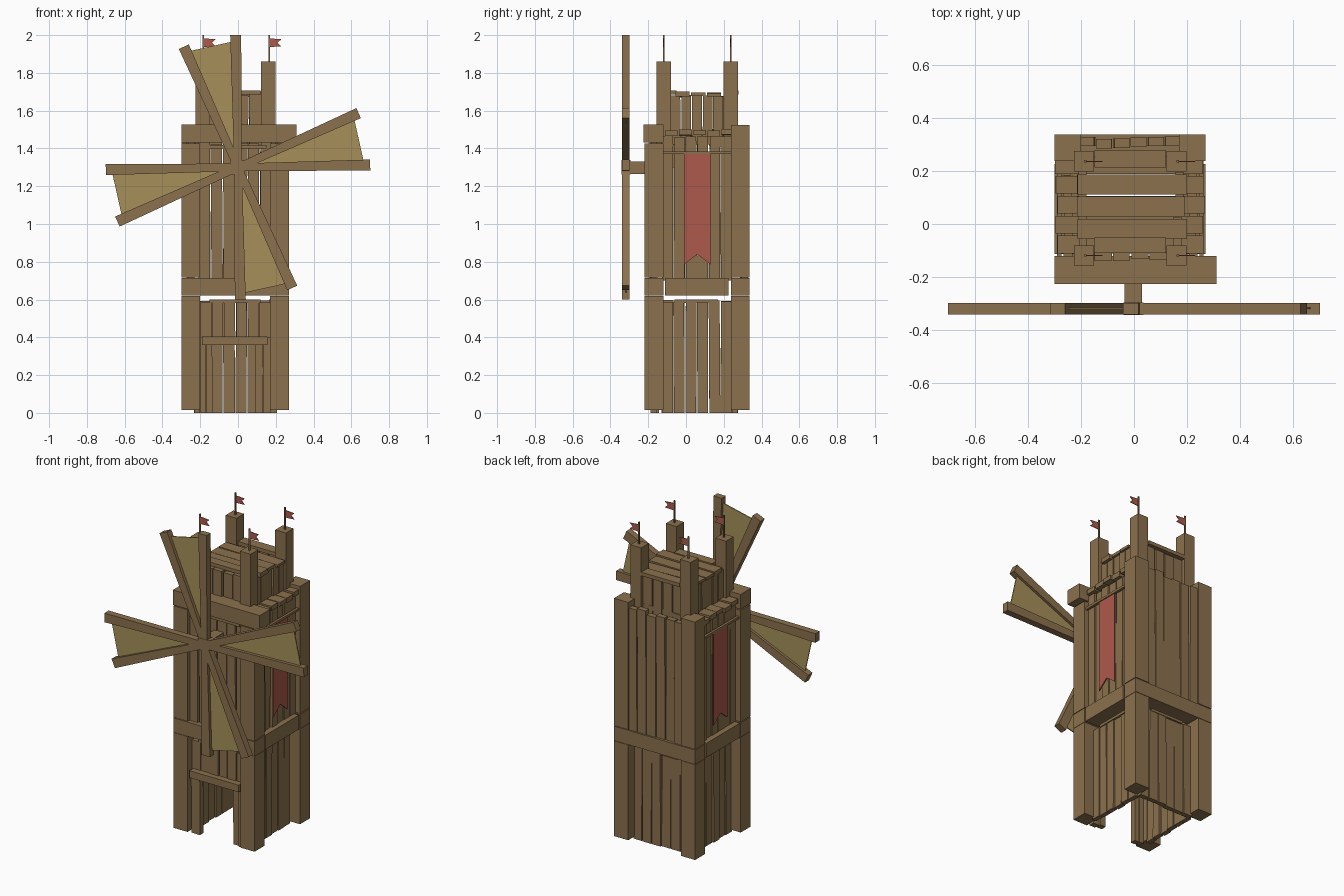
import bpy, bmesh, random
from math import radians, cos, sin
from mathutils import Vector, Matrix

if "Cube" in bpy.data.objects:
    bpy.data.objects.remove(bpy.data.objects["Cube"])

random.seed(4)

def material(name, rgb):
    m = bpy.data.materials.new(name)
    m.diffuse_color = (*rgb, 1)
    m.use_nodes = True
    m.node_tree.nodes["Principled BSDF"].inputs["Base Color"].default_value = m.diffuse_color
    return m

WOOD = material("wood", (0.26, 0.165, 0.075))
CLOTH = material("sail_cloth", (0.38, 0.28, 0.10))
RED = material("red_cloth", (0.42, 0.10, 0.07))
CX, CY = -0.015, 0.058          # tower axis

def finish(name, bm, mat):
    bmesh.ops.recalc_face_normals(bm, faces=bm.faces)
    me = bpy.data.meshes.new(name)
    bm.to_mesh(me)
    bm.free()
    me.materials.append(mat)
    ob = bpy.data.objects.new(name, me)
    bpy.context.collection.objects.link(ob)
    return ob

def add_box(bm, x, y, z, spin=None):
    size = Vector((x[1] - x[0], y[1] - y[0], z[1] - z[0]))
    mid = Vector((x[0] + x[1], y[0] + y[1], z[0] + z[1])) / 2
    mat = Matrix.Translation(mid) @ (spin or Matrix()) @ Matrix.Diagonal((*size, 1))
    bmesh.ops.create_cube(bm, size=1, matrix=mat)

def box(name, x, y, z, mat=WOOD):
    bm = bmesh.new()
    add_box(bm, x, y, z)
    return finish(name, bm, mat)

def plate(name, pts, thick, mat):
    """Flat outline (list of 3D points) extruded by the vector thick."""
    bm = bmesh.new()
    f = bm.faces.new([bm.verts.new(p) for p in pts])
    ext = bmesh.ops.extrude_face_region(bm, geom=[f])
    bmesh.ops.translate(bm, vec=thick, verts=[v for v in ext["geom"] if isinstance(v, bmesh.types.BMVert)])
    return finish(name, bm, mat)

def wall(name, along, span, depth, z, n, top_jit=0.015):
    """Row of slightly uneven upright planks."""
    bm = bmesh.new()
    step = (span[1] - span[0]) / n
    for i in range(n):
        a = (span[0] + i * step + random.uniform(0.001, 0.004),
             span[0] + (i + 1) * step - random.uniform(0.001, 0.004))
        d = random.uniform(-0.006, 0.006)
        dd = (depth[0] + d, depth[1] + d)
        zz = (z[0], z[1] - random.uniform(0, top_jit))
        spin = Matrix.Rotation(radians(random.uniform(-0.4, 0.4)), 4, 'Y' if along == 'x' else 'X')
        add_box(bm, *((a, dd) if along == 'x' else (dd, a)), zz, spin)
    return finish(name, bm, WOOD)

def deck(name, x, y, z, n):
    """Row of uneven flat planks running along x."""
    bm = bmesh.new()
    step = (y[1] - y[0]) / n
    for i in range(n):
        r = random.uniform
        add_box(bm, (x[0] + r(0, 0.015), x[1] - r(0, 0.015)),
                (y[0] + i * step + 0.004, y[0] + (i + 1) * step - 0.004),
                (z[0] + r(-0.004, 0.004), z[1] + r(-0.004, 0.004)),
                Matrix.Rotation(radians(r(-1, 1)), 4, 'Y'))
    return finish(name, bm, WOOD)

# Corner posts, lower and upper storeys
XS = {"left": (-0.30, -0.20), "right": (0.17, 0.27)}
YS = {"front": (-0.22, -0.12), "back": (0.237, 0.337)}
for sx, x in XS.items():
    for sy, y in YS.items():
        box(f"lower_post_{sy}_{sx}", x, y, (0.015, 0.62))
        box(f"upper_post_{sy}_{sx}", x, y, (0.717, 1.425 if sy == "front" else 1.525))

# Belt between the storeys and the front top beam
for sy, y in YS.items():
    box(f"belt_{sy}", (-0.30, 0.27), y, (0.622, 0.713))
for sx, x in XS.items():
    box(f"belt_{sx}", x, (-0.112, 0.225), (0.622, 0.713))
box("top_beam_front", (-0.30, 0.31), (-0.225, -0.12), (1.432, 1.527))

# Lower walls with an open doorway
side, cross = (-0.13, 0.245), (-0.21, 0.18)
wall("lower_wall_left", 'y', side, (-0.23, -0.20), (0, 0.60), 6)
wall("lower_wall_right", 'y', side, (0.17, 0.20), (0, 0.60), 6)
wall("lower_wall_back", 'x', cross, (0.24, 0.27), (0, 0.60), 6)
wall("door_jamb_left", 'x', (-0.20, -0.135), (-0.185, -0.15), (0, 0.40), 2, 0)
wall("door_jamb_right", 'x', (0.09, 0.175), (-0.185, -0.15), (0, 0.40), 2, 0)
wall("wall_above_door", 'x', (-0.20, 0.175), (-0.175, -0.145), (0.37, 0.60), 6)
box("door_lintel", (-0.19, 0.155), (-0.215, -0.165), (0.36, 0.405))
box("lower_rail_right", (0.17, 0.207), (-0.06, 0.17), (0.583, 0.60))
box("lower_rail_left", (-0.237, -0.20), (-0.06, 0.17), (0.583, 0.60))
box("lower_rail_back", (-0.13, 0.10), (0.24, 0.278), (0.583, 0.60))
box("lower_rail_front", (-0.15, 0.12), (-0.183, -0.15), (0.583, 0.60))

# Upper walls
wall("upper_wall_left", 'y', side, (-0.268, -0.235), (0.70, 1.475), 6)
wall("upper_wall_right", 'y', side, (0.205, 0.238), (0.70, 1.475), 6)
wall("upper_wall_back", 'x', cross, (0.29, 0.325), (0.70, 1.50), 6, 0.03)
wall("upper_wall_front", 'x', cross, (-0.19, -0.155), (0.70, 1.435), 6)
box("upper_rail_front", (-0.18, 0.15), (-0.197, -0.16), (1.40, 1.418))
deck("deck", (-0.30, 0.27), (-0.115, 0.26), (1.47, 1.50), 5)

# Turret posts with poles and swallow-tailed pennants
for sx, x in {"left": (-0.225, -0.15), "right": (0.123, 0.198)}.items():
    for sy, y in {"front": (-0.156, -0.08), "back": (0.198, 0.274)}.items():
        box(f"turret_post_{sy}_{sx}", x, y, (1.40, 1.86))
        px, py = sum(x) / 2 + 0.004, sum(y) / 2
        box(f"flag_pole_{sy}_{sx}", (px - 0.004, px + 0.004), (py - 0.004, py + 0.004), (1.85, 2.0))
        pen = [(0, 1.983), (0.065, 1.978), (0.045, 1.96), (0.065, 1.94), (0, 1.937)]
        plate(f"pennant_{sy}_{sx}", [(px + u, py - 0.002, w) for u, w in pen], (0, 0.004, 0), RED)

# Turret walls, rails and roof
wall("turret_wall_left", 'y', (-0.085, 0.20), (-0.21, -0.18), (1.42, 1.69), 5)
wall("turret_wall_right", 'y', (-0.085, 0.20), (0.15, 0.18), (1.42, 1.69), 5)
wall("turret_wall_front", 'x', (-0.152, 0.125), (-0.135, -0.105), (1.42, 1.69), 4)
wall("turret_wall_back", 'x', (-0.152, 0.125), (0.225, 0.255), (1.42, 1.69), 4)
box("turret_rail_front", (-0.148, 0.12), (-0.11, -0.05), (1.685, 1.708))
box("turret_rail_back", (-0.148, 0.12), (0.212, 0.278), (1.685, 1.708))
deck("turret_roof", (-0.22, 0.20), (-0.06, 0.19), (1.675, 1.698), 3)

# Side banners hanging from rods
for sx, x in {"left": -0.285, "right": 0.25}.items():
    box(f"banner_rod_{sx}", (x - 0.004, x + 0.012), (-0.125, 0.24), (1.37, 1.385))
    shape = [(-0.01, 1.375), (0.13, 1.375), (0.13, 0.785), (0.06, 0.84), (-0.01, 0.785)]
    plate(f"banner_{sx}", [(x, u, w) for u, w in shape], (0.006, 0, 0), RED)

# Windmill: axle, hub, eight tapered arms, four cloths
HUB = Vector((0, -0.32, 1.30))
box("axle", (-0.035, 0.03), (-0.31, -0.13), (1.265, 1.33))
box("hub", (-0.04, 0.035), (-0.342, -0.295), (1.262, 1.338))

def polar(r, deg, side=0, y=-0.32):
    a = radians(deg)
    return Vector((r * cos(a) - side * sin(a), y, HUB.z + r * sin(a) + side * cos(a)))

for i in range(4):
    a0, a1 = 1 + 90 * i, 24.2 + 90 * i
    for tag, a in (("a", a0), ("b", a1)):
        pts = [polar(0, a, -0.02, -0.34), polar(0.70, a, -0.029, -0.34),
               polar(0.70, a, 0.029, -0.34), polar(0, a, 0.02, -0.34)]
        plate(f"sail_arm_{i + 1}{tag}", pts, (0, 0.042, 0), WOOD)
    quad = [polar(0.10, a0), polar(0.67, a0), polar(0.67, a1), polar(0.10, a1)]
    plate(f"sail_cloth_{i + 1}", quad, (0, 0.006, 0), CLOTH)
